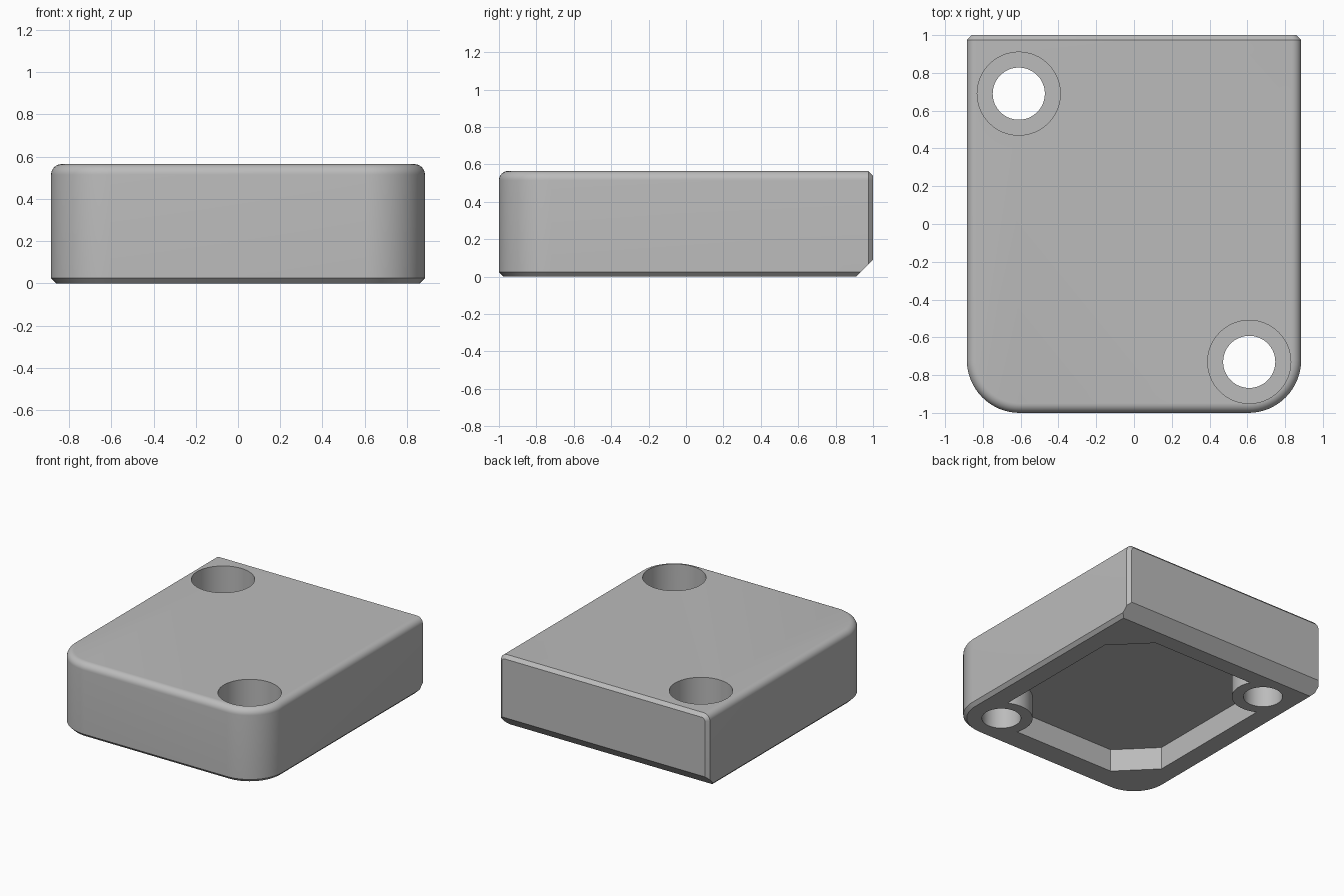
import bpy, bmesh, math
from mathutils import Vector

cube = bpy.data.objects.get("Cube")
if cube:
    bpy.data.objects.remove(cube, do_unlink=True)

HALF_X, HEIGHT, CORNER, FILLET, CHAMFER = 0.885, 0.565, 0.28, 0.05, 0.025
HOLES = [(-0.61, 0.69), (0.61, -0.73)]


def add_object(name, bm):
    bmesh.ops.recalc_face_normals(bm, faces=bm.faces)
    mesh = bpy.data.meshes.new(name)
    bm.to_mesh(mesh)
    bm.free()
    obj = bpy.data.objects.new(name, mesh)
    bpy.context.collection.objects.link(obj)
    return obj


def skin(bm, rings):
    """Join rings of points into a closed solid."""
    loops = [[bm.verts.new(p) for p in ring] for ring in rings]
    n = len(loops[0])
    for low, high in zip(loops, loops[1:]):
        for i in range(n):
            j = (i + 1) % n
            bm.faces.new((low[i], low[j], high[j], high[i]))
    bm.faces.new(loops[0][::-1])
    bm.faces.new(loops[-1])


def cylinder(name, centre, radius, low, high):
    bm = bmesh.new()
    ring = [(centre[0] + radius * math.cos(math.tau * i / 64),
             centre[1] + radius * math.sin(math.tau * i / 64)) for i in range(64)]
    skin(bm, [[(x, y, z) for x, y in ring] for z in (low, high)])
    return add_object(name, bm)


def cut(target, cutter):
    """Subtract a cutter and throw it away."""
    mod = target.modifiers.new("cut", "BOOLEAN")
    mod.operation, mod.solver, mod.object = "DIFFERENCE", "EXACT", cutter
    bpy.context.view_layer.update()
    graph = bpy.context.evaluated_depsgraph_get()
    mesh = bpy.data.meshes.new_from_object(target.evaluated_get(graph))
    target.modifiers.clear()
    target.data = mesh
    bpy.data.objects.remove(cutter, do_unlink=True)


def outline(inset, z):
    """Block outline: rounded front corners, square back corners."""
    pts = [(-HALF_X + inset, 1, z)]
    for side, start in ((-1, math.pi), (1, 1.5 * math.pi)):
        for i in range(17):
            a = start + math.pi / 2 * i / 16
            r = CORNER - inset
            pts.append((side * (HALF_X - CORNER) + r * math.cos(a),
                        -1 + CORNER + r * math.sin(a), z))
    pts.append((HALF_X - inset, 1, z))
    return pts


# Block with chamfered base and filleted top
bm = bmesh.new()
rings = [outline(CHAMFER, 0), outline(0, CHAMFER)]
for i in range(9):
    a = math.pi / 2 * i / 8
    rings.append(outline(FILLET * (1 - math.cos(a)), HEIGHT - FILLET * (1 - math.sin(a))))
skin(bm, rings)
bmesh.ops.recalc_face_normals(bm, faces=bm.faces)

# Narrow chamfer framing the back face
back = [f for f in bm.faces if all(v.co.y > 0.99 for v in f.verts)]
rim = {v for f in back for v in f.verts}
bmesh.ops.inset_region(bm, faces=back, thickness=CHAMFER, use_even_offset=True)
inner = {v for f in back for v in f.verts}
for v in bm.verts:
    if v.co.y > 0.99 and v not in inner:
        v.co.y = 1 - CHAMFER

# Wide chamfer under the back edge
cutaway = bmesh.ops.bisect_plane(
    bm, geom=bm.verts[:] + bm.edges[:] + bm.faces[:], dist=1e-5,
    plane_co=(0, 0.91, 0), plane_no=Vector((0, 1, -1)).normalized(), clear_outer=True)
bmesh.ops.holes_fill(bm, edges=[e for e in bm.edges if e.is_boundary])
bmesh.ops.remove_doubles(bm, verts=bm.verts, dist=1e-5)
block = add_object("mounting_block", bm)

# Underside pocket with clipped corners, leaving round bosses
px, front, rear, clip = 0.715, -0.805, 0.785, 0.255
plan = [(-px + clip, front), (px - clip, front), (px, front + clip), (px, rear - clip),
        (px - clip, rear), (-px + clip, rear), (-px, rear - clip), (-px, front + clip)]
bm = bmesh.new()
skin(bm, [[(x, y, z) for x, y in plan] for z in (-0.1, 0.174)])
pocket = add_object("pocket_cutter", bm)
for hole in HOLES:
    cut(pocket, cylinder("boss_shape", hole, 0.22, -0.3, 0.4))
cut(block, pocket)

# Counterbored screw holes
for hole in HOLES:
    cut(block, cylinder("counterbore_cutter", hole, 0.22, 0.22, 0.8))
    cut(block, cylinder("screw_hole_cutter", hole, 0.138, -0.2, 0.8))

# Plain grey finish
grey = bpy.data.materials.new("plain_grey")
grey.use_nodes = True
colour = (0.5, 0.5, 0.5, 1)
grey.diffuse_color = colour
grey.node_tree.nodes["Principled BSDF"].inputs["Base Color"].default_value = colour
block.data.materials.clear()
block.data.materials.append(grey)

bpy.ops.object.select_all(action="DESELECT")
block.select_set(True)
bpy.context.view_layer.objects.active = block
bpy.ops.object.shade_smooth_by_angle(angle=math.radians(30))
